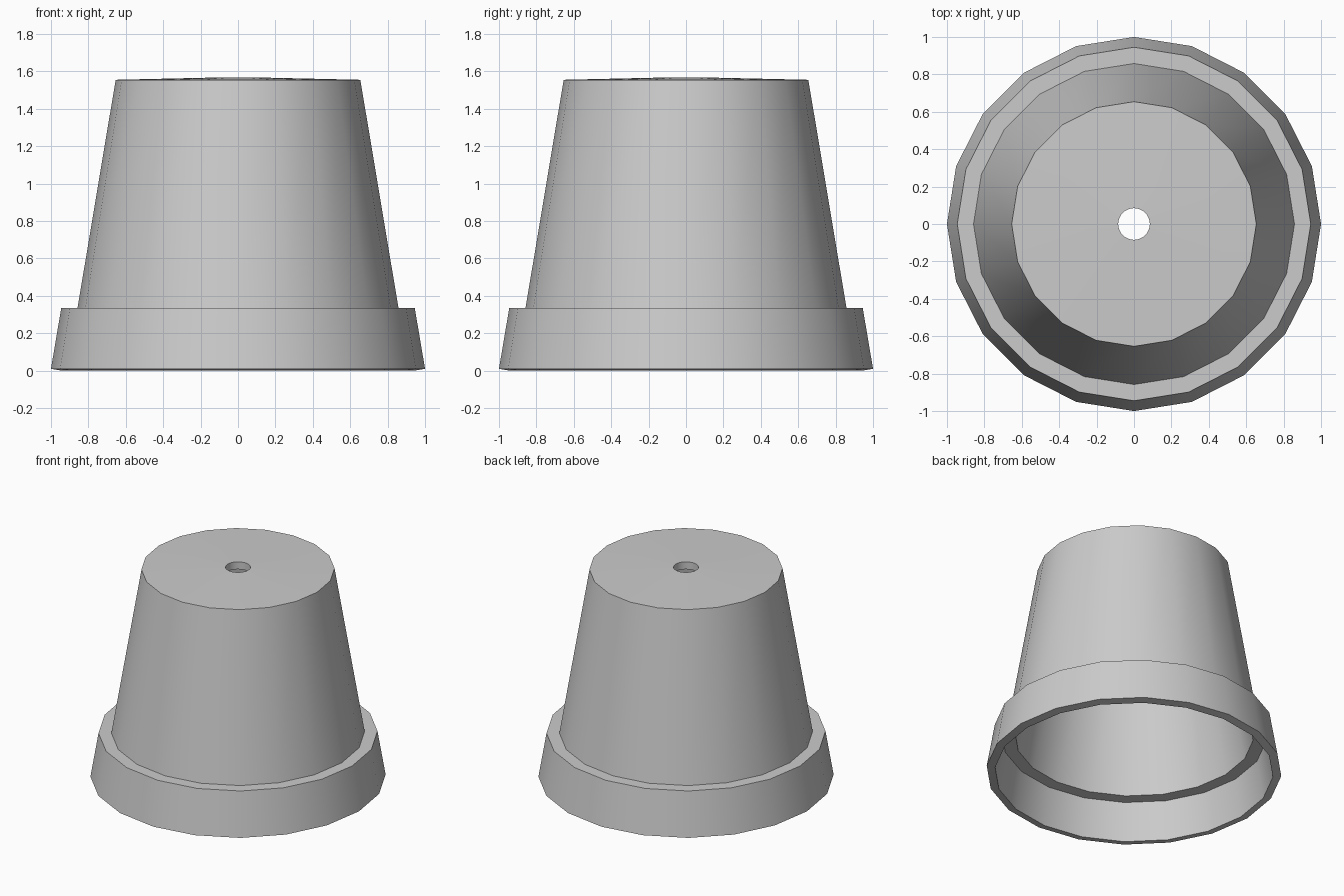
import bpy, bmesh
from math import cos, sin, tau, radians

if "Cube" in bpy.data.objects:
    bpy.data.objects.remove(bpy.data.objects["Cube"])

SIDES = 20

# Closed wall section (radius, height) of the upturned pot
section = [
    (1.0, 0.01), (0.945, 0.335), (0.858, 0.335), (0.654, 1.555),   # outside: rim, ledge, wall
    (0.085, 1.568), (0.085, 1.513),                                # base and drain hole
    (0.605, 1.50), (0.808, 0.28), (0.898, 0.28), (0.943, 0.0),     # inside
]


def lathe(name, profile, sides):
    """Revolve a closed profile around z."""
    bm = bmesh.new()
    rings = [[bm.verts.new((r * cos(tau * i / sides), r * sin(tau * i / sides), z))
              for i in range(sides)] for r, z in profile]
    for k, low in enumerate(rings):
        high = rings[(k + 1) % len(rings)]
        for i in range(sides):
            j = (i + 1) % sides
            bm.faces.new((low[i], low[j], high[j], high[i]))
    bmesh.ops.recalc_face_normals(bm, faces=bm.faces)
    mesh = bpy.data.meshes.new(name)
    bm.to_mesh(mesh)
    bm.free()
    obj = bpy.data.objects.new(name, mesh)
    bpy.context.collection.objects.link(obj)
    return obj


# Flower pot standing on its rim
pot = lathe("flower_pot", section, SIDES)
bpy.context.view_layer.objects.active = pot
pot.select_set(True)
bpy.ops.object.shade_smooth_by_angle(angle=radians(30))
